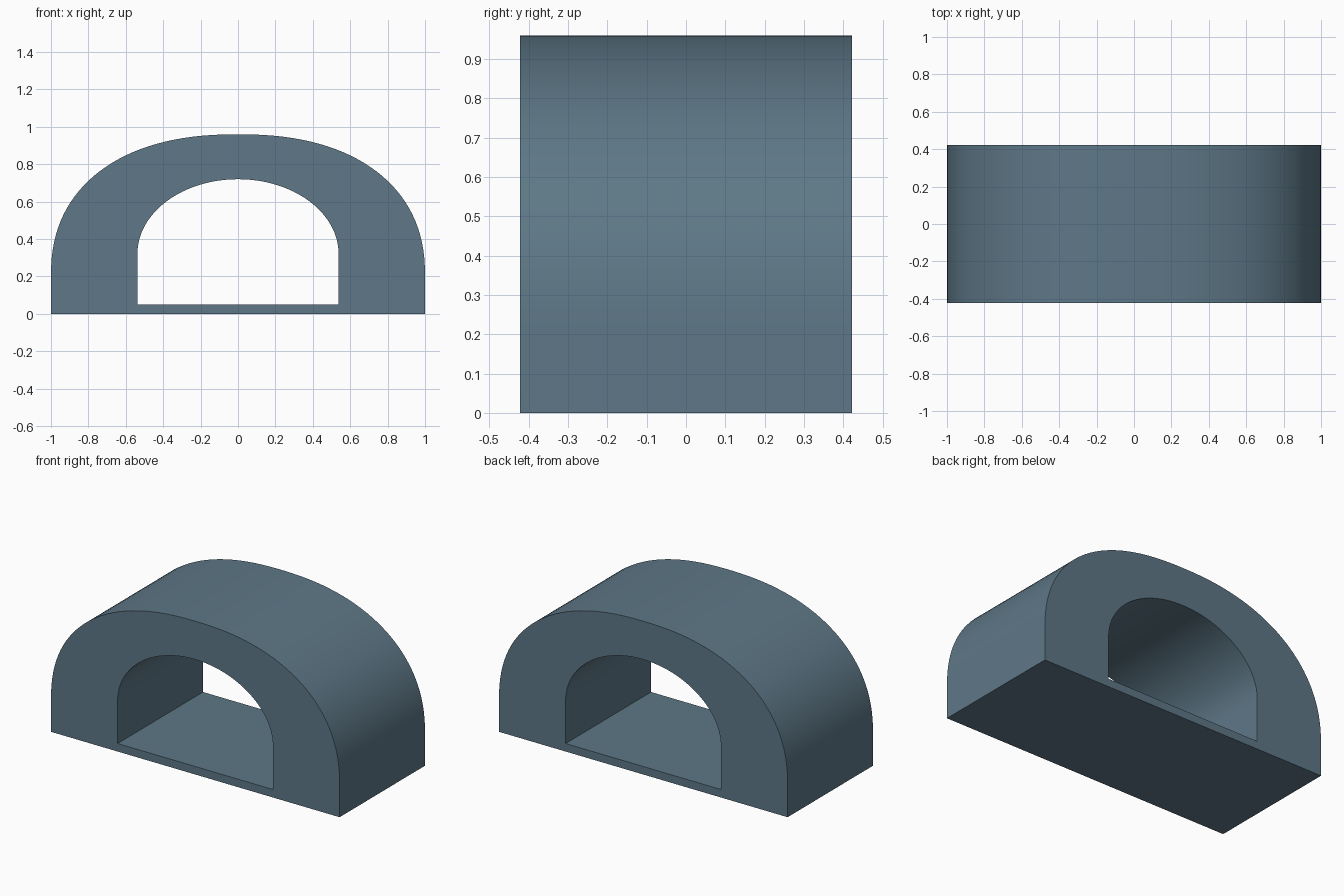
import bpy
import bmesh
from math import copysign, cos, sin, pi, radians

cube = bpy.data.objects.get("Cube")
if cube:
    bpy.data.objects.remove(cube)

DEPTH = 0.845
SEGMENTS = 64

# Slate blue material
slate = bpy.data.materials.new("slate blue")
slate.use_nodes = True
colour = (0.112, 0.187, 0.242, 1)
slate.diffuse_color = colour
slate.node_tree.nodes["Principled BSDF"].inputs["Base Color"].default_value = colour


def arch_profile(half_width, base, spring, top, fullness):
    """Straight legs topped by half a superellipse, as (x, z) points."""
    points = [(-half_width, base), (half_width, base)]
    power = 2 / fullness
    for i in range(SEGMENTS + 1):
        a = pi * i / SEGMENTS
        x = copysign(abs(cos(a)) ** power, cos(a))
        z = abs(sin(a)) ** power
        points.append((half_width * x, spring + (top - spring) * z))
    return points


# Outer shell with full shoulders, and the rounder tunnel opening
bm = bmesh.new()
outer_profile = arch_profile(1, 0, 0.2, 0.96, 2.3)
inner_profile = arch_profile(0.538, 0.05, 0.32, 0.72, 2)


def ring(profile, y):
    return [bm.verts.new((x, y, z)) for x, z in profile]


def bridge(a, b):
    n = len(a)
    for i in range(n):
        j = (i + 1) % n
        bm.faces.new((a[i], a[j], b[j], b[i]))


front_outer, back_outer = (ring(outer_profile, s * DEPTH / 2) for s in (-1, 1))
front_inner, back_inner = (ring(inner_profile, s * DEPTH / 2) for s in (-1, 1))
bridge(front_outer, back_outer)
bridge(front_inner, back_inner)
bridge(front_outer, front_inner)
bridge(back_outer, back_inner)
bmesh.ops.recalc_face_normals(bm, faces=bm.faces)

mesh = bpy.data.meshes.new("tunnel_arch")
bm.to_mesh(mesh)
bm.free()
mesh.materials.append(slate)
arch = bpy.data.objects.new("tunnel_arch", mesh)
bpy.context.collection.objects.link(arch)

# Smooth curved surfaces with crisp rims
bpy.ops.object.select_all(action="DESELECT")
arch.select_set(True)
bpy.context.view_layer.objects.active = arch
bpy.ops.object.shade_smooth_by_angle(angle=radians(30))
